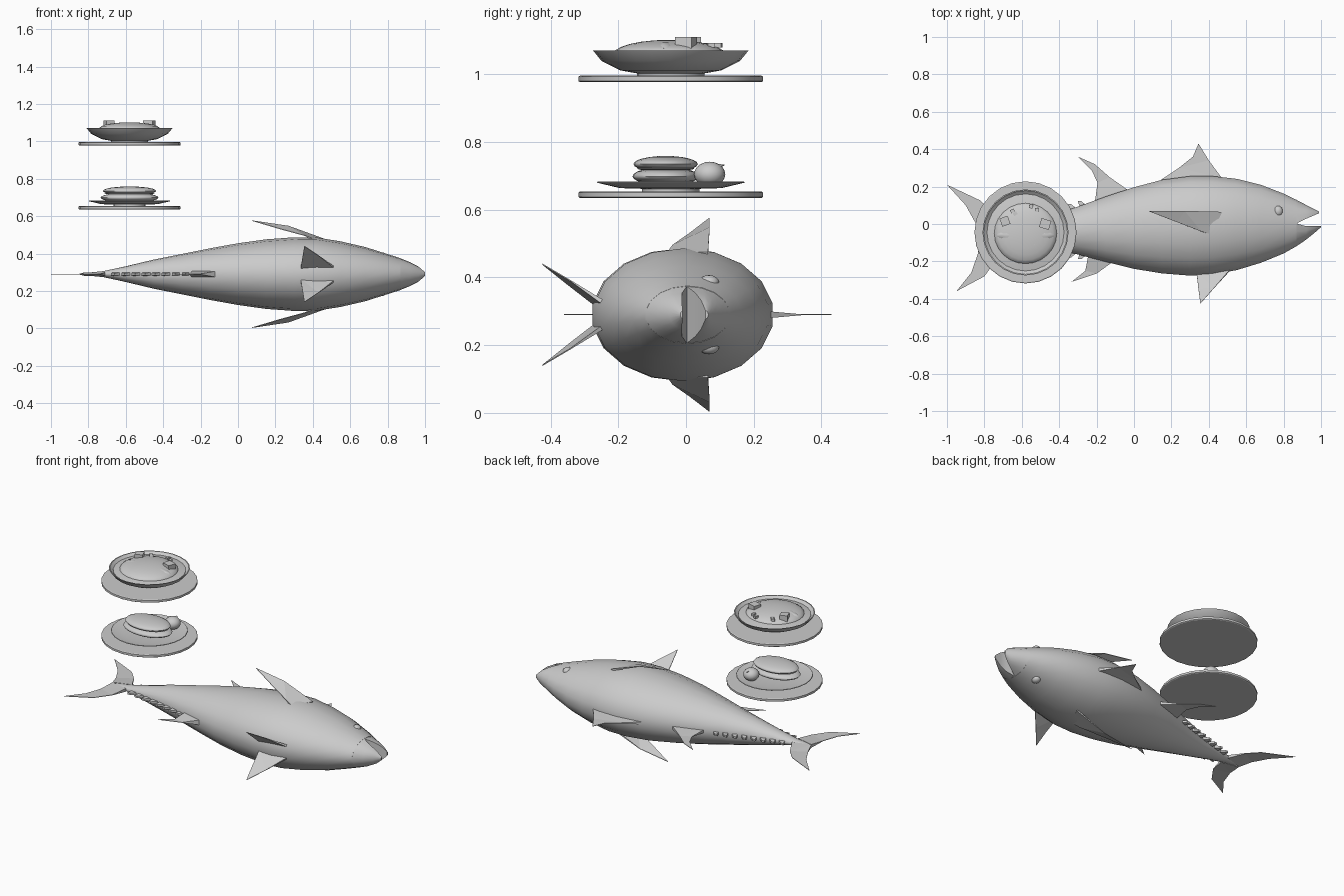
import bpy, bmesh, math
from mathutils import Vector

ZC = 0.29                      # height of the fish's mid plane
DX, DY = -0.58, -0.045         # centre of both dishes
grey = bpy.data.materials.new("plain grey")
grey.diffuse_color = (0.6, 0.6, 0.6, 1)


def finish(name, bm, smooth=None):
    bmesh.ops.recalc_face_normals(bm, faces=bm.faces)
    me = bpy.data.meshes.new(name)
    bm.to_mesh(me)
    bm.free()
    me.materials.append(grey)
    ob = bpy.data.objects.new(name, me)
    bpy.context.collection.objects.link(ob)
    if smooth:
        bpy.ops.object.select_all(action='DESELECT')
        ob.select_set(True)
        bpy.context.view_layer.objects.active = ob
        bpy.ops.object.shade_smooth_by_angle(angle=math.radians(smooth))
    return ob


def loft(name, rings, smooth=40):
    """Skin closed rings of points and cap both ends."""
    bm = bmesh.new()
    vs = [[bm.verts.new(p) for p in r] for r in rings]
    n = len(vs[0])
    for a, b in zip(vs, vs[1:]):
        for i in range(n):
            j = (i + 1) % n
            bm.faces.new((a[i], a[j], b[j], b[i]))
    bm.faces.new(vs[0])
    bm.faces.new(vs[-1])
    return finish(name, bm, smooth)


def fin(name, pts, normal=(0, 0, 1), root=0.02, tip=0.003):
    """Thin fin outline; first and last points are the thick root."""
    bm = bmesh.new()
    nrm = Vector(normal).normalized()
    sides = []
    for s in (1, -1):
        sides.append([bm.verts.new(Vector(p) + nrm * s * 0.5 *
                      (root if i in (0, len(pts) - 1) else tip))
                      for i, p in enumerate(pts)])
    a, b = sides
    bm.faces.new(a)
    bm.faces.new(b[::-1])
    for i in range(len(pts)):
        j = (i + 1) % len(pts)
        bm.faces.new((a[i], b[i], b[j], a[j]))
    bmesh.ops.triangulate(bm, faces=[f for f in bm.faces if len(f.verts) > 4])
    return finish(name, bm)


def lathe(name, profile, n=24, smooth=30):
    """Closed radius/height profile turned about the dish centre."""
    rings = [[(DX + r * math.cos(2 * math.pi * i / n),
               DY + r * math.sin(2 * math.pi * i / n), z) for i in range(n)]
             for r, z in profile]
    return loft(name, rings, smooth)


def ball(name, loc, size, u=20, v=12):
    bm = bmesh.new()
    bmesh.ops.create_uvsphere(bm, u_segments=u, v_segments=v, radius=1)
    for w in bm.verts:
        w.co = Vector([w.co[k] * size[k] + loc[k] for k in range(3)])
    return finish(name, bm, 60)


def box(name, loc, size, rot):
    bm = bmesh.new()
    bmesh.ops.create_cube(bm, size=1)
    c, s = math.cos(rot), math.sin(rot)
    for w in bm.verts:
        x, y, z = (w.co[k] * size[k] for k in range(3))
        w.co = (loc[0] + c * x - s * y, loc[1] + s * x + c * y, loc[2] + z)
    return finish(name, bm)


# Fish body: x, back y, belly y, half width
body = [(-0.80, -0.045, -0.085, 0.008), (-0.72, -0.03, -0.09, 0.016),
        (-0.60, 0.0, -0.105, 0.042), (-0.45, 0.045, -0.13, 0.078),
        (-0.30, 0.095, -0.165, 0.108), (-0.15, 0.15, -0.205, 0.138),
        (0.0, 0.2, -0.243, 0.165), (0.15, 0.24, -0.268, 0.186),
        (0.3, 0.26, -0.28, 0.197), (0.42, 0.26, -0.275, 0.196),
        (0.55, 0.245, -0.25, 0.175), (0.68, 0.212, -0.21, 0.145),
        (0.8, 0.165, -0.16, 0.107), (0.87, 0.13, -0.12, 0.085)]
N = 18
loft("fish_body", [[(x, (t + b) / 2 + (t - b) / 2 * math.sin(2 * math.pi * i / N),
                     ZC + w * math.cos(2 * math.pi * i / N)) for i in range(N)]
                   for x, t, b, w in body])

# Jaws: x, mouth edge y, outer y, half width
jaws = {"upper_jaw": [(0.865, 0.0, 0.133, 0.086), (0.92, 0.028, 0.103, 0.064),
                      (0.96, 0.045, 0.082, 0.042), (0.99, 0.058, 0.066, 0.012)],
        "lower_jaw": [(0.865, 0.004, -0.123, 0.086), (0.92, -0.012, -0.085, 0.064),
                      (0.965, -0.012, -0.048, 0.040), (1.0, -0.010, -0.017, 0.010)]}
for name, st in jaws.items():
    loft(name, [[(x, e + (o - e) * math.sin(math.pi * i / 9),
                  ZC + w * math.cos(math.pi * i / 9)) for i in range(10)]
                for x, e, o, w in st])


def flat(*xy):
    return [(x, y, ZC) for x, y in xy]


# Fins on the mid plane
fin("first_dorsal_fin", flat((0.47, 0.245), (0.40, 0.34), (0.345, 0.43),
                             (0.315, 0.36), (0.24, 0.30), (0.12, 0.22)))
fin("second_dorsal_fin", flat((-0.03, 0.18), (-0.13, 0.25), (-0.21, 0.32), (-0.30, 0.36),
                              (-0.225, 0.285), (-0.195, 0.22), (-0.21, 0.11)))
fin("anal_fin", flat((-0.11, -0.20), (-0.20, -0.265), (-0.335, -0.31),
                     (-0.26, -0.25), (-0.245, -0.17)), root=0.035)
fin("tail_fin_upper", flat((-0.71, -0.03), (-0.76, 0.06), (-0.82, 0.125), (-1.0, 0.21),
                           (-0.90, 0.10), (-0.85, 0.01), (-0.82, -0.065)))
fin("tail_fin_lower", flat((-0.71, -0.09), (-0.735, -0.19), (-0.80, -0.28), (-0.95, -0.36),
                           (-0.87, -0.26), (-0.835, -0.16), (-0.82, -0.065)))

# Row of small finlets along the back and belly of the tail
for i in range(8):
    x = -0.27 - 0.054 * i
    k = (x + 0.72) / 0.42
    for name, y, d in (("back_finlet", -0.03 + 0.125 * k, 1),
                       ("belly_finlet", -0.09 - 0.075 * k, -1)):
        fin(name, flat((x + 0.025, y - 0.012 * d), (x - 0.012, y + 0.018 * d),
                       (x - 0.03, y + 0.018 * d), (x - 0.02, y - 0.012 * d)),
            root=0.018, tip=0.012)

# Paired fins, eyes and gill plates
for s in (1, -1):
    def side(*pts):
        return [(x, y, ZC + s * h) for x, y, h in pts]
    fin("pectoral_fin", side((0.47, 0.065, 0.18), (0.27, 0.07, 0.257), (0.075, 0.07, 0.286),
                             (0.23, 0.01, 0.24), (0.36, -0.04, 0.205), (0.41, -0.055, 0.18)),
        (0.3, 0, s), 0.012)
    fin("pelvic_fin", side((0.51, -0.25, 0.04), (0.43, -0.34, 0.10), (0.355, -0.425, 0.15),
                           (0.345, -0.35, 0.09), (0.335, -0.265, 0.03)),
        (0, 0.7, s), 0.012)
    ball("eye", (0.77, 0.068, ZC + s * 0.095), (0.026, 0.03, 0.022), 14, 8)

# Round boards under both dishes
for name, z in (("lower_board", 0.635), ("upper_board", 0.977)):
    lathe(name, [(0.268, z), (0.273, z + 0.003), (0.273, z + 0.016), (0.268, z + 0.019)])

# Lower dish: plate with a filled bun and a small round fruit
lathe("plate", [(0.085, 0.653), (0.085, 0.662), (0.15, 0.664), (0.218, 0.680),
                (0.216, 0.683), (0.15, 0.670), (0.02, 0.669)])
ball("bun_bottom", (DX, -0.06, 0.699), (0.155, 0.098, 0.027), 24, 12)
ball("bun_filling", (DX, -0.06, 0.722), (0.135, 0.085, 0.008), 24, 8)
ball("bun_top", (DX, -0.06, 0.735), (0.142, 0.095, 0.024), 24, 12)
ball("fruit", (-0.50, 0.07, 0.705), (0.046, 0.046, 0.037), 16, 10)
fin("fruit_stalk", [(-0.505, 0.07, 0.735), (-0.50, 0.113, 0.732),
                    (-0.49, 0.105, 0.728), (-0.495, 0.07, 0.735)], root=0.006)

# Upper dish: bowl with a mound of food, cubes and scraps
lathe("bowl", [(0.10, 0.996), (0.10, 1.003), (0.15, 1.012), (0.205, 1.040), (0.23, 1.071),
               (0.224, 1.071), (0.20, 1.048), (0.15, 1.025), (0.02, 1.02)])
lathe("sauce", [(0.206, 1.05), (0.206, 1.058), (0.12, 1.074), (0.02, 1.078)])
ball("food_mound", (DX, -0.05, 1.06), (0.17, 0.165, 0.042), 24, 12)
ball("food_slice", (DX, -0.06, 1.078), (0.155, 0.04, 0.022), 18, 8)
box("cube_left", (-0.69, 0.015, 1.092), (0.046, 0.046, 0.038), 0.35)
box("cube_right", (-0.475, 0.0, 1.092), (0.054, 0.05, 0.038), -0.3)
for x, y in ((-0.65, 0.07), (-0.55, 0.095), (-0.52, 0.075), (-0.635, 0.055), (-0.54, -0.10)):
    box("scrap", (x, y, 1.09 if y < 0 else 1.086), (0.022, 0.018, 0.014), x * 9)
